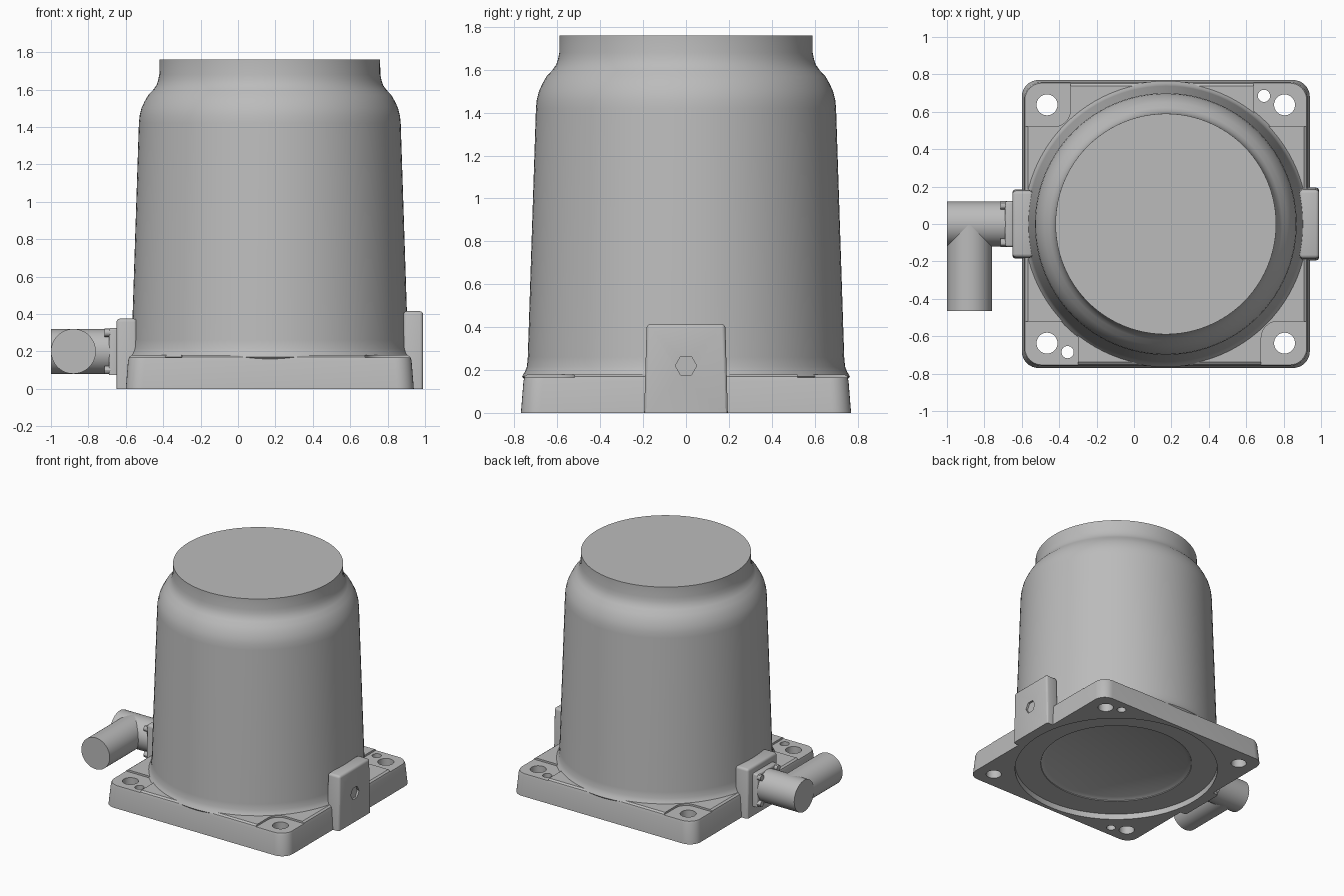
import bpy, bmesh
from math import pi, cos, sin
from mathutils import Matrix, Vector

if "Cube" in bpy.data.objects:
    bpy.data.objects.remove(bpy.data.objects["Cube"])

CX = 0.17          # axis of the housing and its base
PIPE_Z = 0.2

grey = bpy.data.materials.new("cast_grey")
grey.use_nodes = True
colour = (0.5, 0.5, 0.5, 1)
grey.diffuse_color = colour
grey.node_tree.nodes["Principled BSDF"].inputs["Base Color"].default_value = colour


def make(name, bm):
    bmesh.ops.recalc_face_normals(bm, faces=bm.faces)
    mesh = bpy.data.meshes.new(name)
    bm.to_mesh(mesh)
    bm.free()
    mesh.materials.append(grey)
    ob = bpy.data.objects.new(name, mesh)
    bpy.context.collection.objects.link(ob)
    return ob


def loft(name, rings):
    """Skin a stack of equal-length point rings and cap both ends."""
    bm = bmesh.new()
    rows = [[bm.verts.new(p) for p in ring] for ring in rings]
    n = len(rows[0])
    for a, b in zip(rows, rows[1:]):
        for i in range(n):
            bm.faces.new((a[i], a[(i + 1) % n], b[(i + 1) % n], b[i]))
    bm.faces.new(rows[0][::-1])
    bm.faces.new(rows[-1])
    return make(name, bm)


def circle(r, z, n=96):
    return [(CX + r * cos(2 * pi * i / n), r * sin(2 * pi * i / n), z) for i in range(n)]


def rounded_rect(cx, cy, hx, hy, r, z, steps=8):
    pts = []
    for k, (sx, sy) in enumerate(((1, 1), (-1, 1), (-1, -1), (1, -1))):
        for i in range(steps + 1):
            a = (k + i / steps) * pi / 2
            pts.append((cx + sx * (hx - r) + r * cos(a), cy + sy * (hy - r) + r * sin(a), z))
    return pts


def cylinder(name, start, end, r, n=48):
    start, end = Vector(start), Vector(end)
    axis = end - start
    bm = bmesh.new()
    bmesh.ops.create_cone(bm, cap_ends=True, segments=n, radius1=r, radius2=r, depth=axis.length)
    turn = Vector((0, 0, 1)).rotation_difference(axis).to_matrix().to_4x4()
    bmesh.ops.transform(bm, verts=bm.verts, matrix=Matrix.Translation((start + end) / 2) @ turn)
    return make(name, bm)


def block(name, lo, hi, bevel, taper=0.0):
    """Bevelled box whose top is narrower along y by the taper."""
    lo, hi = Vector(lo), Vector(hi)
    bm = bmesh.new()
    bmesh.ops.create_cube(bm, size=1)
    for v in bm.verts:
        v.co = (lo + hi) / 2 + Matrix.Diagonal(hi - lo) @ v.co
        if v.co.z > lo.z + 0.01:
            v.co.y *= 1 - taper
    edges = [e for e in bm.edges if max(v.co.z for v in e.verts) > lo.z + 0.01]
    bmesh.ops.bevel(bm, geom=edges, offset=bevel, segments=3, profile=0.5, affect='EDGES')
    return make(name, bm)


def cut(target, cutters):
    for c in cutters:
        m = target.modifiers.new("cut", 'BOOLEAN')
        m.operation, m.solver, m.object = 'DIFFERENCE', 'EXACT', c
        bpy.context.view_layer.objects.active = target
        bpy.ops.object.modifier_apply(modifier=m.name)


# Tapered housing with rounded shoulder and straight neck
profile = [(0.70, 0.10), (0.765, 0.17), (0.752, 0.19), (0.742, 0.215), (0.738, 0.26),
           (0.70, 1.42), (0.696, 1.46), (0.686, 1.50), (0.67, 1.535), (0.65, 1.57),
           (0.622, 1.60), (0.605, 1.625), (0.597, 1.65), (0.591, 1.68), (0.59, 1.76)]
housing = loft("housing", [circle(r, z) for r, z in profile])

# Square base with softened top edge
base_steps = [(0.77, 0), (0.758, 0.15), (0.752, 0.17), (0.738, 0.18)]
base = loft("base_plate", [rounded_rect(CX, 0, h, h, 0.09, z) for h, z in base_steps])

# Corner pockets, bolt holes, dowel holes and the stepped underside
tools = []
for sx in (-1, 1):
    for sy in (-1, 1):
        w = 0.30 if sx == sy else 0.26
        cx, cy = CX + sx * (0.77 - w / 2 + 0.05), sy * 0.695
        tools.append(loft("pocket_cutter", [rounded_rect(cx, cy, w / 2 + 0.05, 0.175, 0.09, z)
                                            for z in (0.166, 0.3)]))
        x, y = CX + sx * 0.635, sy * 0.637
        tools.append(cylinder("bolt_hole_cutter", (x, y, -0.1), (x, y, 0.3), 0.056, 32))
    x, y = CX + sx * 0.525, sx * 0.685
    tools.append(cylinder("dowel_hole_cutter", (x, y, -0.1), (x, y, 0.3), 0.033, 16))
recess = loft("recess_cutter", [circle(0.74, -0.1), circle(0.74, 0.045)])
centre = loft("centre_cutter", [circle(0.56, 0.03), circle(0.55, 0.05), circle(0.52, 0.065)])
cut(base, tools + [recess, centre])

# Side lug with hexagonal socket, and the pipe boss opposite
lug = block("side_lug", (0.885, -0.195, 0), (0.99, 0.195, 0.415), 0.018, 0.06)
socket = cylinder("socket_cutter", (0.975, 0, 0.22), (1.1, 0, 0.22), 0.05, 6)
boss = block("pipe_boss", (-0.65, -0.185, 0), (-0.54, 0.185, 0.375), 0.018, 0.04)
cut(lug, [recess, socket])
cut(boss, [recess])

for c in tools + [recess, centre, socket]:
    bpy.data.objects.remove(c)

# Pipe flange with corner screws
block("pipe_flange", (-0.69, -0.122, PIPE_Z - 0.125), (-0.64, 0.122, PIPE_Z + 0.125), 0.012)
for sy in (-1, 1):
    for sz in (-1, 1):
        y, z = sy * 0.1, PIPE_Z + sz * 0.1
        cylinder("flange_screw", (-0.66, y, z), (-0.715, y, z), 0.022, 12)

# Elbow pipe
cylinder("pipe_inlet", (-1, 0, PIPE_Z), (-0.64, 0, PIPE_Z), 0.12)
cylinder("pipe_outlet", (-0.88, 0, PIPE_Z), (-0.88, -0.465, PIPE_Z), 0.12)

# Smooth shading with sharp edges kept
bpy.ops.object.select_all(action='DESELECT')
for ob in bpy.context.collection.objects:
    if ob.type == 'MESH':
        ob.select_set(True)
        bpy.context.view_layer.objects.active = ob
bpy.ops.object.shade_smooth_by_angle(angle=pi / 6)
